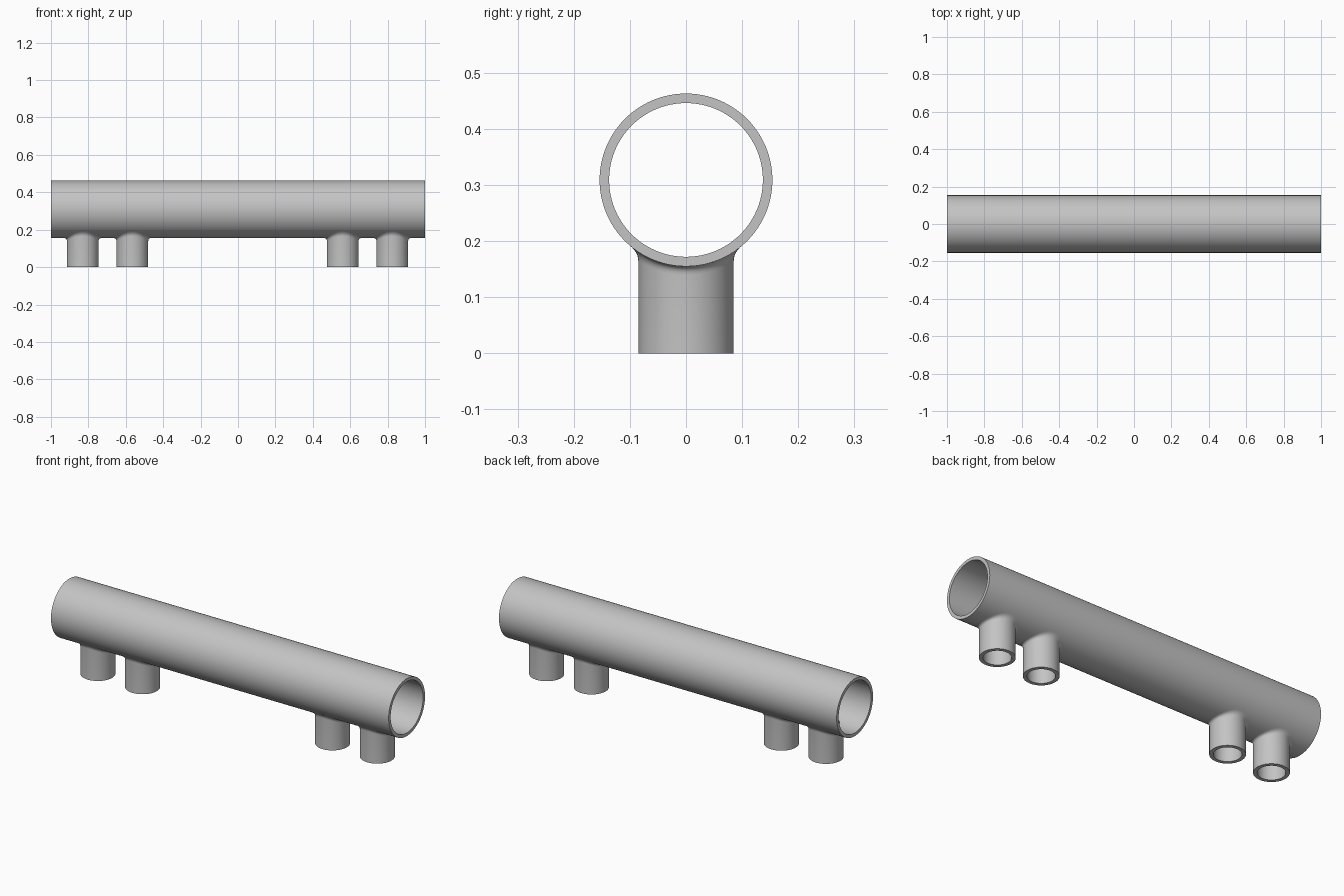
import bpy, bmesh, math

if "Cube" in bpy.data.objects:
    bpy.data.objects.remove(bpy.data.objects["Cube"])

R_OUT, R_IN, ZC = 0.154, 0.137, 0.309      # main pipe
B_OUT, B_IN, FILLET = 0.085, 0.066, 0.016  # branch stubs
BRANCH_X = (-0.83, -0.565, 0.56, 0.825)
SEG = 96

grey = bpy.data.materials.new("steel grey")
grey.diffuse_color = (0.55, 0.55, 0.55, 1)
grey.use_nodes = True
grey.node_tree.nodes["Principled BSDF"].inputs["Base Color"].default_value = grey.diffuse_color


def loft(name, rings, closed=False):
    """Skin a list of point rings; closed joins last ring to first, else caps."""
    bm = bmesh.new()
    vs = [[bm.verts.new(p) for p in ring] for ring in rings]
    pairs = list(zip(vs, vs[1:]))
    if closed:
        pairs.append((vs[-1], vs[0]))
    else:
        bm.faces.new(vs[0])
        bm.faces.new(vs[-1])
    for a, b in pairs:
        for i in range(SEG):
            j = (i + 1) % SEG
            bm.faces.new((a[i], a[j], b[j], b[i]))
    bmesh.ops.recalc_face_normals(bm, faces=bm.faces)
    me = bpy.data.meshes.new(name)
    bm.to_mesh(me)
    bm.free()
    me.materials.append(grey)
    ob = bpy.data.objects.new(name, me)
    bpy.context.collection.objects.link(ob)
    return ob


def activate(ob):
    bpy.ops.object.select_all(action='DESELECT')
    ob.select_set(True)
    bpy.context.view_layer.objects.active = ob


def smooth(ob):
    activate(ob)
    bpy.ops.object.shade_smooth_by_angle(angle=math.radians(30))


ANG = [2 * math.pi * i / SEG for i in range(SEG)]


def x_ring(x, r):
    return [(x, r * math.cos(a), ZC + r * math.sin(a)) for a in ANG]


def z_ring(cx, r, zfun):
    return [(cx + r * math.cos(a), r * math.sin(a), zfun(r * math.sin(a))) for a in ANG]


def under(y):
    """Height of the underside of the main pipe at y."""
    return ZC - math.sqrt(R_OUT ** 2 - y * y)


# Main pipe: hollow tube along x
pipe = loft("main_pipe", [x_ring(-1, R_OUT), x_ring(1, R_OUT),
                          x_ring(1, R_IN), x_ring(-1, R_IN)], closed=True)

for n, cx in enumerate(BRANCH_X, 1):
    # Port opening through the pipe wall
    cutter = loft("port_cutter", [z_ring(cx, B_IN, lambda y: 0.05),
                                  z_ring(cx, B_IN, lambda y: ZC)])
    mod = pipe.modifiers.new("port", 'BOOLEAN')
    mod.operation, mod.solver, mod.object = 'DIFFERENCE', 'EXACT', cutter
    activate(pipe)
    bpy.ops.object.modifier_apply(modifier=mod.name)
    bpy.data.objects.remove(cutter)

    # Branch stub: inner bore, foot, outer wall, then fillet onto the pipe
    rings = [z_ring(cx, B_IN, lambda y: under(y) + 0.001),
             z_ring(cx, B_IN, lambda y: 0),
             z_ring(cx, B_OUT, lambda y: 0)]
    for k in range(7):
        t = k / 6
        ring = []
        for a in ANG:
            c, s = math.cos(a), math.sin(a)
            corner = under(B_OUT * s)
            r_end = B_OUT + FILLET
            r = B_OUT * (1 - t * t) + r_end * t * t
            z = ((1 - t) ** 2 * (corner - FILLET) + 2 * t * (1 - t) * corner
                 + t * t * under(r_end * s))
            ring.append((cx + r * c, r * s, z))
        rings.append(ring)
    # Hidden seat inside the pipe wall closes the solid
    rings.append(z_ring(cx, B_OUT, lambda y: under(y) + 0.003))
    smooth(loft(f"branch_stub_{n}", rings, closed=True))

smooth(pipe)
